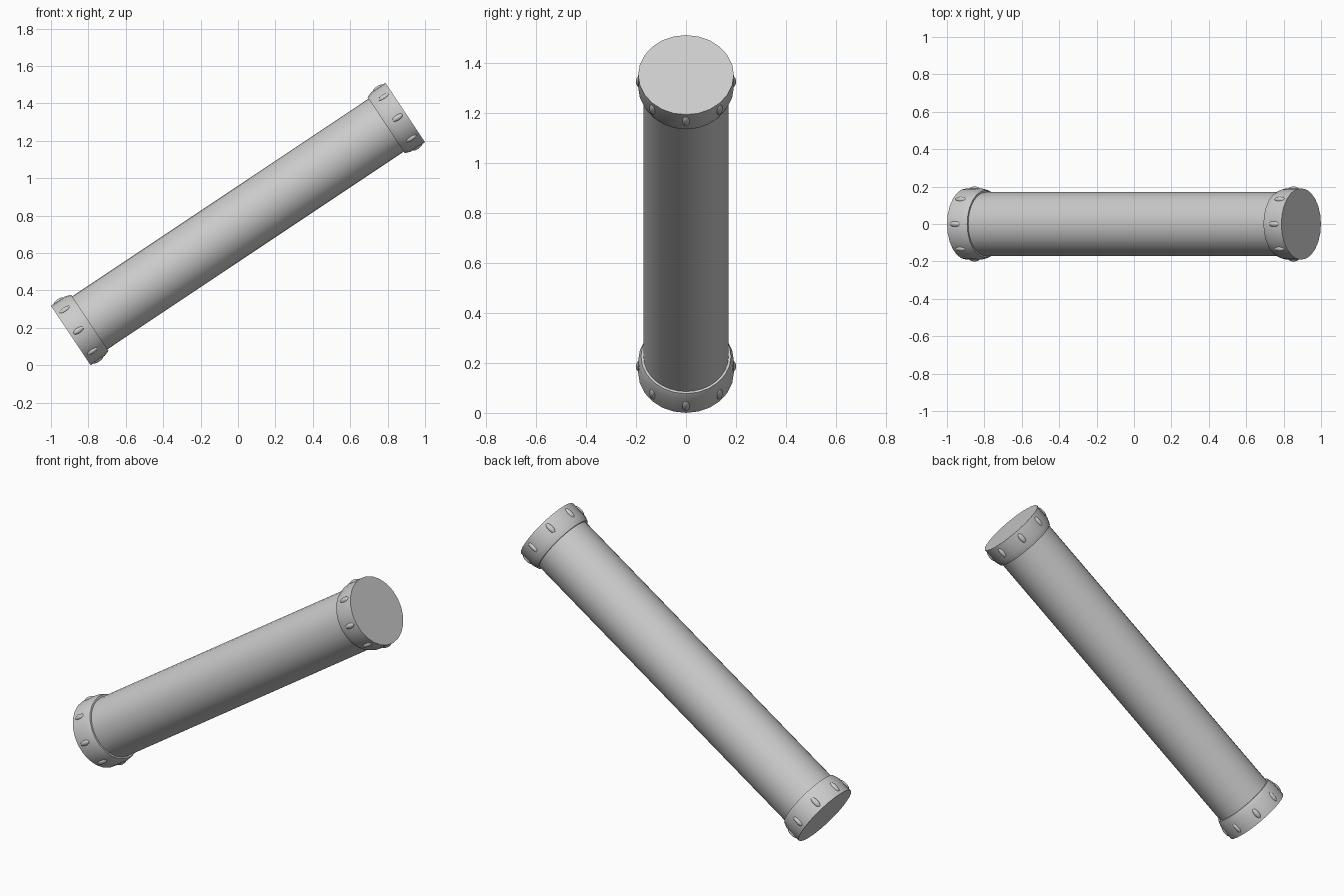
import bpy, bmesh, math
from mathutils import Matrix, Vector

if "Cube" in bpy.data.objects:
    bpy.data.objects.remove(bpy.data.objects["Cube"])

TILT = math.radians(33.7)
R_BODY, R_CAP, HALF = 0.17, 0.191, 1.074
# Local x is the tube axis, then the whole thing is tilted and lifted
PLACE = Matrix.Translation((0, 0, 0.755)) @ Matrix.Rotation(-TILT, 4, 'Y')


def finish(name, bm):
    bmesh.ops.recalc_face_normals(bm, faces=bm.faces[:])
    bmesh.ops.transform(bm, matrix=PLACE, verts=bm.verts[:])
    me = bpy.data.meshes.new(name)
    bm.to_mesh(me)
    bm.free()
    ob = bpy.data.objects.new(name, me)
    bpy.context.collection.objects.link(ob)
    bpy.ops.object.select_all(action='DESELECT')
    ob.select_set(True)
    bpy.context.view_layer.objects.active = ob
    bpy.ops.object.shade_smooth_by_angle(angle=math.radians(30))
    return ob


def lathe(name, profile, sides):
    """Revolve (axial, radius) points around the x axis, closing both ends."""
    bm = bmesh.new()
    rings = []
    for x, r in profile:
        rings.append([bm.verts.new((x, r * math.cos(a), r * math.sin(a)))
                      for a in (2 * math.pi * i / sides for i in range(sides))])
    for a, b in zip(rings, rings[1:]):
        for i in range(sides):
            j = (i + 1) % sides
            bm.faces.new((a[i], a[j], b[j], b[i]))
    bm.faces.new(rings[0])
    bm.faces.new(rings[-1])
    return finish(name, bm)


# Long tube
lathe("tube", [(-HALF + 0.06, R_BODY), (HALF - 0.06, R_BODY)], 32)

for label, s in (("lower", -1), ("upper", 1)):
    # End cap with a chamfered inner rim
    lathe(label + "_cap", [(s * HALF, R_CAP), (s * (HALF - 0.09), R_CAP),
                           (s * (HALF - 0.122), 0.180),
                           (s * (HALF - 0.122), R_BODY - 0.01)], 24)
    # Eight small grip bumps around each cap
    bm = bmesh.new()
    for i in range(8):
        m = (Matrix.Rotation(i * math.pi / 4, 4, 'X')
             @ Matrix.Translation((s * (HALF - 0.049), 0, R_CAP - 0.004))
             @ Matrix.Diagonal(Vector((0.034, 0.015, 0.013, 1))))
        bmesh.ops.create_uvsphere(bm, u_segments=16, v_segments=8, radius=1, matrix=m)
    finish(label + "_grip_bumps", bm)
